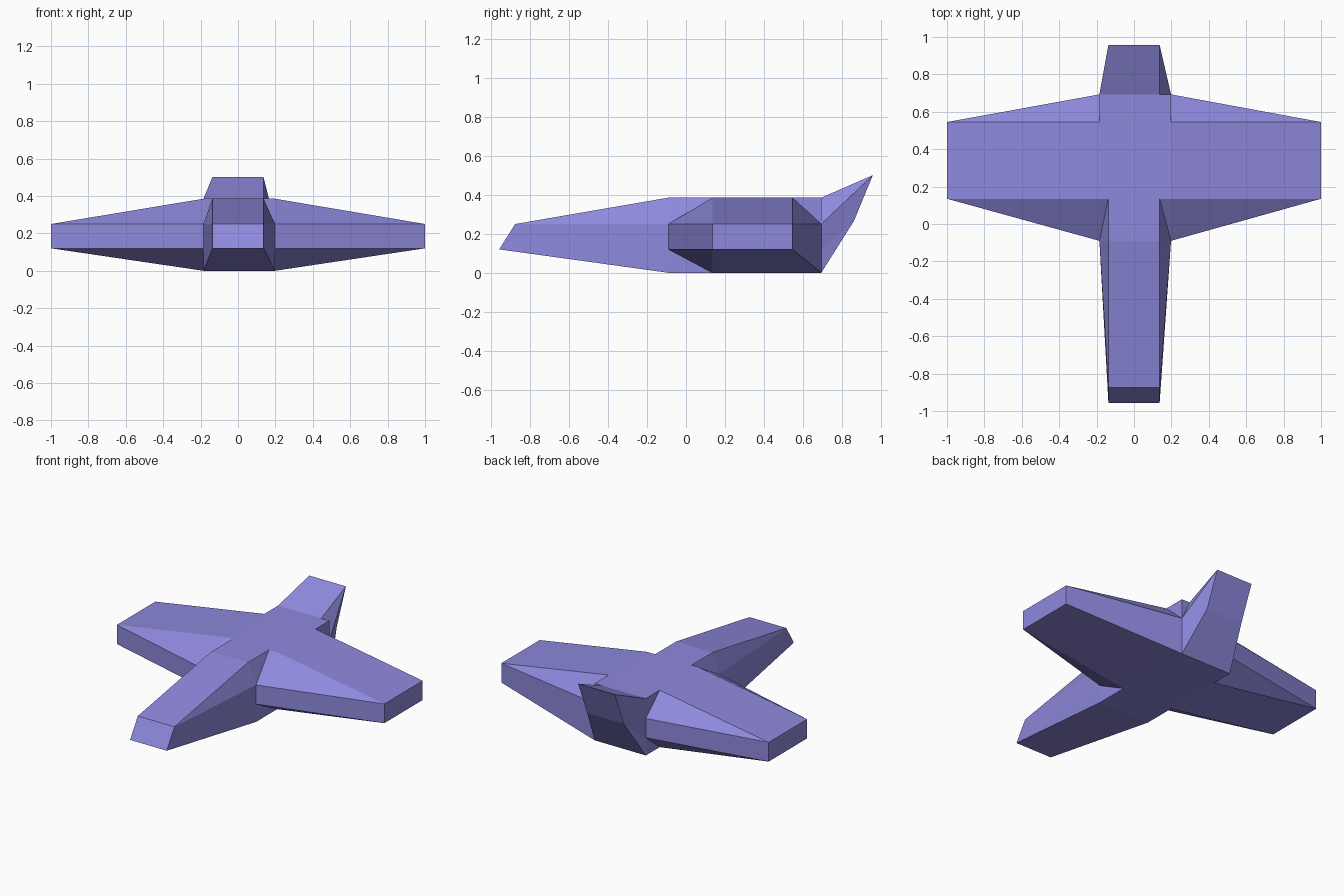
import bpy, bmesh
from mathutils import Vector

if "Cube" in bpy.data.objects:
    bpy.data.objects.remove(bpy.data.objects["Cube"])

XL, XR = -0.185, 0.198          # body sides
YF, YB = -0.09, 0.693           # body front and back
H = 0.385                       # body height
LO, HI = 0.12, 0.25             # belt heights shared by wings and nose
W1, W2 = 0.135, 0.545           # wing tip chord
N = 0.137                       # half width of nose and tail

bm = bmesh.new()


def face(*pts):
    bm.faces.new([bm.verts.new(Vector(p)) for p in pts])


def arm(tip, corners):
    """Loft a root outline to a four-cornered tip; each tip corner fans to its root points."""
    face(*tip)
    for i in range(4):
        j = (i + 1) % 4
        face(corners[i][-1], corners[j][0], tip[j], tip[i])
        for a, b in zip(corners[i], corners[i][1:]):
            face(tip[i], a, b)


# Central body: notched top and flat bottom
face((-N, YF, H), (N, YF, H), (N, W1, H), (XR, W1, H),
     (XR, YB, H), (XL, YB, H), (XL, W1, H), (-N, W1, H))
face((XL, YF, 0), (XR, YF, 0), (XR, YB, 0), (XL, YB, 0))

for x, s in ((XL, -1), (XR, 1)):
    # Valley facets between nose and wing
    c, inner = (x, YF, HI), (s * N, W1, H)
    face(c, inner, (s * N, YF, H))
    face(c, inner, (x, W1, H))

    # Wing
    def at(*yz):
        return [(x, y, z) for y, z in yz]
    low_back = at((YB, LO), (YB, 0), (W2, 0)) if s > 0 else at((YB, LO), (W2, 0))
    arm([(s, W1, HI), (s, W2, HI), (s, W2, LO), (s, W1, LO)],
        [at((YF, HI), (W1, H)), at((W2, H), (YB, HI)),
         low_back, at((W1, 0), (YF, LO))])

    # Body corners left standing beside the wing root
    face(*at((W2, H), (YB, H), (YB, HI)))
    face(*at((YF, LO), (YF, 0), (W1, 0)))
    if s < 0:
        face(*at((YB, LO), (YB, 0), (W2, 0)))

# Nose
arm([(-N, -0.875, HI), (N, -0.875, HI), (N, -0.957, LO), (-N, -0.957, LO)],
    [[(XL, YF, HI), (-N, YF, H)], [(N, YF, H), (XR, YF, HI)],
     [(XR, YF, LO), (XR, YF, 0)], [(XL, YF, 0), (XL, YF, LO)]])

# Upswept tail
arm([(-N, 0.957, 0.5), (N, 0.957, 0.5), (N, 0.86, 0.265), (-N, 0.86, 0.265)],
    [[(XL, YB, HI), (XL, YB, H), (-N, YB, H)], [(N, YB, H), (XR, YB, HI)],
     [(XR, YB, LO), (XR, YB, 0)], [(XL, YB, 0), (XL, YB, LO)]])
face((N, YB, H), (XR, YB, H), (XR, YB, HI))

bmesh.ops.remove_doubles(bm, verts=bm.verts, dist=0.0005)
bmesh.ops.recalc_face_normals(bm, faces=bm.faces)

mesh = bpy.data.meshes.new("aircraft_hull")
bm.to_mesh(mesh)
bm.free()
obj = bpy.data.objects.new("aircraft_hull", mesh)
bpy.context.collection.objects.link(obj)

mat = bpy.data.materials.new("lavender_blue")
mat.diffuse_color = (0.27, 0.25, 0.72, 1)
mat.use_nodes = True
mat.node_tree.nodes["Principled BSDF"].inputs["Base Color"].default_value = mat.diffuse_color
mesh.materials.append(mat)
